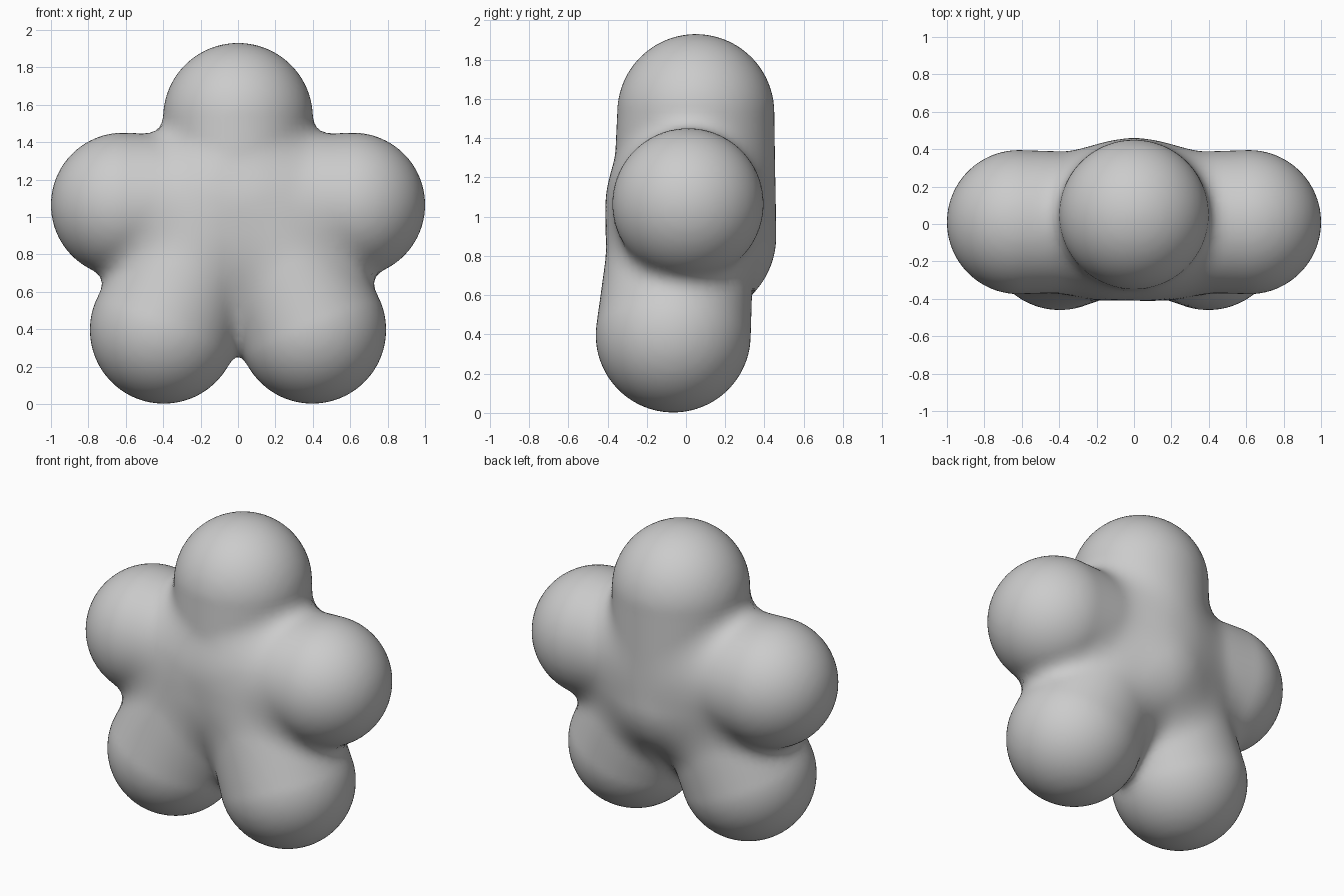
import bpy, bmesh
from mathutils import Vector, Matrix

if "Cube" in bpy.data.objects:
    bpy.data.objects.remove(bpy.data.objects["Cube"])

# Each lobe is a tapered capsule: start, start radius, end, end radius
lobes = [(Vector((0, 0.05, 1.53)), 0.40, Vector((0, 0.04, 0.90)), 0.42)]  # head and back ridge
for s in (-1, 1):
    lobes.append((Vector((s * 0.615, 0.01, 1.065)), 0.385, Vector((s * 0.15, 0.01, 1.065)), 0.37))   # arm
    lobes.append((Vector((s * 0.397, -0.065, 0.397)), 0.395, Vector((s * 0.13, -0.01, 1.05)), 0.36))  # leg
BLEND = 0.11


def distance(p):
    """Smoothly blended distance to all lobes."""
    d = 10.0
    for a, ra, b, rb in lobes:
        ab = b - a
        t = max(0.0, min(1.0, (p - a).dot(ab) / ab.length_squared))
        e = (p - a - ab * t).length - (ra + (rb - ra) * t)
        h = max(0.0, BLEND - abs(d - e)) / BLEND
        d = min(d, e) - h * h * BLEND / 4
    return d


def project(verts):
    """Pull vertices onto the blended surface."""
    eps = 0.004
    axes = [Vector((eps, 0, 0)), Vector((0, eps, 0)), Vector((0, 0, eps))]
    for v in verts:
        d = distance(v.co)
        g = Vector([distance(v.co + ax) - d for ax in axes]) / eps
        v.co -= g * (max(-0.04, min(0.04, d)) / max(g.length_squared, 0.3))


# Rough union of capsules, slightly inflated so that neighbours fuse
rough = bpy.data.meshes.new("rough")
total = bmesh.new()
for a, ra, b, rb in lobes:
    bm = bmesh.new()
    for c, r in ((a, ra), (b, rb)):
        bmesh.ops.create_icosphere(bm, subdivisions=4, radius=r + 0.02, matrix=Matrix.Translation(c))
    bmesh.ops.delete(bm, geom=bm.faces[:], context='FACES_ONLY')
    bmesh.ops.delete(bm, geom=bm.edges[:], context='EDGES_FACES')
    bmesh.ops.convex_hull(bm, input=bm.verts[:])
    bmesh.ops.delete(bm, geom=[v for v in bm.verts if not v.link_faces], context='VERTS')
    bmesh.ops.recalc_face_normals(bm, faces=bm.faces[:])
    part = bpy.data.meshes.new("part")
    bm.to_mesh(part)
    bm.free()
    total.from_mesh(part)
    bpy.data.meshes.remove(part)
total.to_mesh(rough)
total.free()

body = bpy.data.objects.new("star_body", rough)
bpy.context.collection.objects.link(body)
rem = body.modifiers.new("fuse", 'REMESH')
rem.mode = 'VOXEL'
rem.voxel_size = 0.033
fused = bpy.data.meshes.new_from_object(body.evaluated_get(bpy.context.evaluated_depsgraph_get()))
body.modifiers.clear()

# Relax the fused skin onto the soft blended shape
bm = bmesh.new()
bm.from_mesh(fused)
for i in range(4):
    project(bm.verts)
    if i < 3:
        bmesh.ops.smooth_vert(bm, verts=bm.verts[:], factor=0.5,
                              use_axis_x=True, use_axis_y=True, use_axis_z=True)
bm.to_mesh(fused)
bm.free()
body.data = fused
for p in fused.polygons:
    p.use_smooth = True
